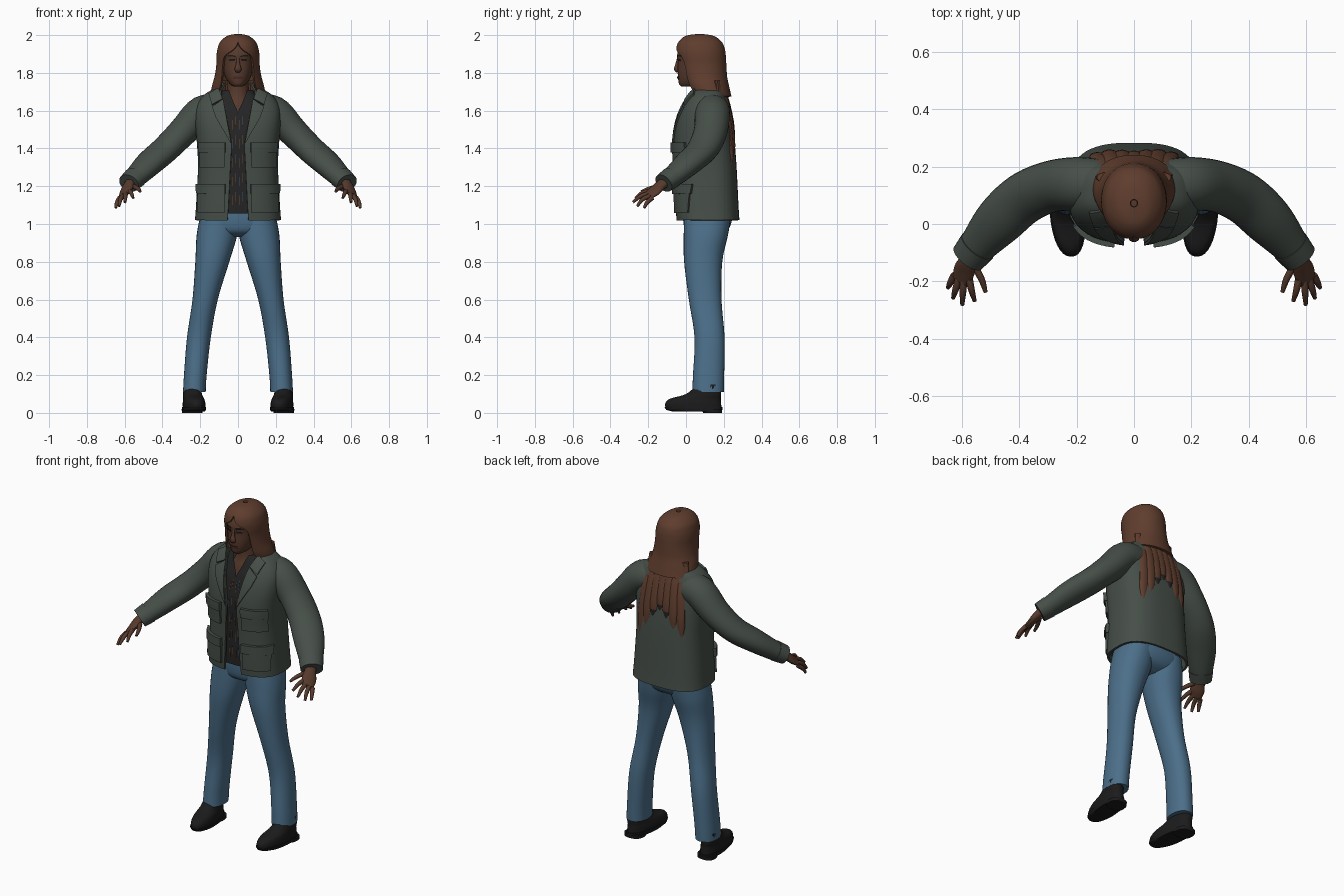
import bpy, bmesh, math
from mathutils import Vector

if "Cube" in bpy.data.objects:
    bpy.data.objects.remove(bpy.data.objects["Cube"])


def material(name, *rgb):
    m = bpy.data.materials.new(name)
    m.use_nodes = True
    m.diffuse_color = (*rgb, 1)
    bsdf = m.node_tree.nodes["Principled BSDF"]
    bsdf.inputs["Base Color"].default_value = (*rgb, 1)
    bsdf.inputs["Roughness"].default_value = 0.8
    return m


OLIVE = material("olive cloth", 0.062, 0.078, 0.066)
DENIM = material("blue denim", 0.072, 0.16, 0.255)
SKIN = material("brown skin", 0.095, 0.042, 0.025)
HAIR = material("brown hair", 0.115, 0.047, 0.027)
SHIRT = material("charcoal shirt", 0.018, 0.018, 0.018)
BLACK = material("black leather", 0.011, 0.011, 0.012)
LIPS = material("dark lips", 0.07, 0.025, 0.018)
RUST = material("rust thread", 0.16, 0.06, 0.02)
BLUE = material("blue thread", 0.03, 0.1, 0.17)
SIDES = ((1, "left"), (-1, "right"))


def smooth(rows, k=5):
    """Catmull-Rom refinement of a list of number tuples."""
    out, last = [], len(rows) - 1
    for i in range(last):
        a, b, c, d = (rows[min(max(j, 0), last)] for j in (i - 1, i, i + 1, i + 2))
        for s in range(k):
            t = s / k
            out.append([q + t / 2 * (r - p + t * (2*p - 5*q + 4*r - w + t * (3*(q - r) + w - p)))
                        for p, q, r, w in zip(a, b, c, d)])
    return out + [list(rows[-1])]


def build(name, rings, mat, closed=True, cap=True, side=1, thick=0, tip=None):
    """Skin a list of point rings into one smooth object."""
    bm = bmesh.new()
    loops = [[bm.verts.new((p[0] * side, p[1], p[2])) for p in r] for r in rings]
    for lo, hi in zip(loops, loops[1:]):
        n = len(lo)
        for i in range(n if closed else n - 1):
            j = (i + 1) % n
            bm.faces.new((lo[i], lo[j], hi[j], hi[i]))
    if closed and cap:
        bm.faces.new(loops[0])
        bm.faces.new(loops[-1])
    bmesh.ops.remove_doubles(bm, verts=bm.verts, dist=1e-5)
    bmesh.ops.recalc_face_normals(bm, faces=bm.faces)
    mesh = bpy.data.meshes.new(name)
    mesh.materials.append(mat)
    if tip:
        mesh.materials.append(tip[0])
        for f in bm.faces:
            f.material_index = int(f.calc_center_median().z < tip[1])
    bm.to_mesh(mesh)
    bm.free()
    ob = bpy.data.objects.new(name, mesh)
    bpy.context.collection.objects.link(ob)
    bpy.ops.object.select_all(action="DESELECT")
    ob.select_set(True)
    bpy.context.view_layer.objects.active = ob
    if thick:
        mod = ob.modifiers.new("thickness", "SOLIDIFY")
        mod.thickness, mod.offset = thick, 0
        bpy.ops.object.modifier_apply(modifier=mod.name)
    bpy.ops.object.shade_smooth_by_angle(angle=math.radians(40))
    return ob


def loft(name, rows, mat, e=2.0, n=32, **kw):
    """Rows are z, centre x, half width, front y, back y, half width of front gap."""
    rings = []
    for z, cx, rx, yf, yb, gap in rows:
        a = math.asin(min(max(gap, 0) / rx, 0.99) ** (e / 2))
        ring = []
        for i in range(n):
            t = a + (2 * math.pi - 2 * a) * i / (n if kw.get("closed", True) else n - 1)
            s, c = math.sin(t), math.cos(t)
            ring.append((cx + rx * math.copysign(abs(s) ** (2 / e), s),
                         (yf + yb) / 2 - (yb - yf) / 2 * math.copysign(abs(c) ** (2 / e), c), z))
        rings.append(ring)
    return build(name, rings, mat, **kw)


def tube(name, path, mat, across=None, n=16, **kw):
    """Path points are x, y, z, radius across, radius in depth."""
    rows, rings = smooth(path), []
    pts = [Vector(r[:3]) for r in rows]
    for i, (p, r) in enumerate(zip(pts, rows)):
        t = (pts[min(i + 1, len(pts) - 1)] - pts[max(i - 1, 0)]).normalized()
        a = Vector(across) if across else t.cross(Vector((0, 0, 1)))
        a = (a - t * a.dot(t)).normalized()
        b = t.cross(a)
        rings.append([p + a * r[3] * math.cos(q) + b * r[4] * math.sin(q)
                      for q in (2 * math.pi * k / n for k in range(n))])
    return build(name, rings, mat, **kw)


def surface(rows, x, z, e, facing=-1):
    """Depth of a lofted body at x, z on its front (-1) or back (1)."""
    rows = sorted(rows)
    z = min(max(z, rows[0][0]), rows[-1][0])
    for a, b in zip(rows, rows[1:]):
        if z <= b[0]:
            break
    t = (z - a[0]) / max(b[0] - a[0], 1e-6)
    _, cx, rx, yf, yb, _ = (p + t * (q - p) for p, q in zip(a, b))
    u = min(abs(x - cx) / rx, 0.97)
    return (yf + yb) / 2 + facing * (yb - yf) / 2 * (1 - u ** e) ** (1 / e)


def patch(name, corners, rows, e, mat, thick, side=1, n=7):
    """Plate laid on the front of a lofted body; corners run around as x, z."""
    a, b, c, d = (Vector(p) for p in corners)
    grid = []
    for i in range(n):
        lo, hi = a.lerp(b, i / (n - 1)), d.lerp(c, i / (n - 1))
        row = [lo.lerp(hi, j / (n - 1)) for j in range(n)]
        grid.append([(p.x, surface(rows, p.x, p.y, e), p.y) for p in row])
    return build(name, grid, mat, closed=False, side=side, thick=thick)


def rect(x0, x1, z0, z1):
    return (x0, z0), (x1, z0), (x1, z1), (x0, z1)


# Jacket body, open down the front
E = 2.8
jacket = smooth([(1.02, 0, .222, -.045, .277, .055), (1.1, 0, .216, -.05, .272, .05),
                 (1.3, 0, .206, -.055, .262, .04), (1.43, 0, .212, -.06, .252, .035),
                 (1.54, 0, .222, -.045, .238, .055), (1.62, 0, .215, -.015, .222, .07),
                 (1.68, 0, .175, .02, .205, .085), (1.72, 0, .105, .045, .19, .09)])
loft("jacket_body", jacket, OLIVE, E, 56, closed=False, thick=.012)
loft("jacket_collar", smooth([(1.675, 0, .135, .02, .2, .095), (1.715, 0, .115, .03, .195, .085),
                              (1.745, 0, .09, .045, .18, .07)]),
     OLIVE, 2.2, 32, closed=False, thick=.014)

# Shirt and its thread stripes
shirt = smooth([(1.055, 0, .195, -.032, .24, 0), (1.3, 0, .185, -.038, .235, 0),
                (1.45, 0, .19, -.043, .23, 0), (1.58, 0, .19, -.02, .21, 0),
                (1.64, 0, .15, .0, .19, .022), (1.71, 0, .075, .022, .17, .05)])
loft("shirt", shirt, SHIRT, E, 40, closed=False)
for i, x in enumerate((-.032, -.016, .006, .024)):
    for j in range(5):
        z = 1.1 + .1 * j + .02 * (i % 2)
        patch("shirt_thread", rect(x, x + .003, z, z + .05), shirt, E,
              BLUE if (i + j) % 4 == 3 else RUST, .004, n=3)

# Sleeves, cuffs, lapels and pockets
sleeve = [(.09, .135, 1.60, .085, .085), (.19, .14, 1.59, .093, .088), (.29, .13, 1.49, .09, .078),
          (.385, .088, 1.395, .09, .07), (.47, .01, 1.32, .086, .064), (.54, -.07, 1.25, .067, .054),
          (.572, -.11, 1.222, .058, .048)]
for s, side in SIDES:
    tube(side + "_sleeve", sleeve, OLIVE, n=28, side=s)
    tube(side + "_cuff", [(.545, -.077, 1.246, .068, .057), (.578, -.118, 1.216, .062, .052)],
         OLIVE, n=28, side=s)
    patch(side + "_lapel", ((.034, 1.42), (.115, 1.56), (.135, 1.615), (.078, 1.655)),
          jacket, E, OLIVE, .03, s)
    patch(side + "_collar_leaf", ((.08, 1.655), (.135, 1.625), (.15, 1.68), (.1, 1.71)),
          jacket, E, OLIVE, .034, s)
    for label, z0, z1, x1 in (("chest", 1.3, 1.42, .19), ("lower", 1.06, 1.2, .2)):
        patch(f"{side}_{label}_pocket", rect(.07, x1, z0, z1), jacket, E, OLIVE, .034, s)
        patch(f"{side}_{label}_flap", rect(.066, x1 + .003, z1 - .04, z1 + .012),
              jacket, E, OLIVE, .048, s)

# Jeans
loft("jeans_hips", smooth([(.93, 0, .09, .05, .16, 0), (.96, 0, .17, .0, .215, 0),
                           (1.02, 0, .203, -.015, .243, 0), (1.1, 0, .19, -.015, .235, 0)]),
     DENIM, 2.4)
leg = smooth([(1.04, .1, .1, -.01, .238, 0), (.94, .112, .107, -.012, .222, 0),
              (.8, .136, .09, -.01, .192, 0), (.6, .174, .067, .015, .188, 0),
              (.4, .207, .063, .045, .204, 0), (.2, .226, .06, .037, .202, 0),
              (.11, .231, .06, .033, .2, 0)])
shoe = smooth([(.025, .233, .057, -.108, .188, 0), (.05, .233, .058, -.11, .186, 0),
               (.075, .234, .054, -.085, .184, 0), (.1, .236, .049, .0, .185, 0),
               (.15, .236, .045, .06, .18, 0)])
for s, side in SIDES:
    loft(side + "_jean_leg", leg, DENIM, 2.2, side=s)
    ob = [loft(side + "_shoe", shoe, BLACK, 2.2, side=s),
          loft(side + "_sole", [(.008, .233, .057, -.075, .19, 0), (.016, .233, .061, -.105, .192, 0),
                                (.03, .233, .061, -.114, .192, 0)], BLACK, 2.3, side=s),
          loft(side + "_heel", [(0, .233, .054, .09, .19, 0), (.02, .233, .056, .085, .192, 0)],
               BLACK, 2.6, side=s)]
    # Turn the toes slightly inward by shearing along the foot
    for v in (v for o in ob for v in o.data.vertices):
        v.co.x += s * .09 * (v.co.y - .04)

# Hands
across = (.8, .15, -.55)
fingers = {"thumb": ((.556, -.145, 1.2), (.53, -.195, 1.187), (.517, -.237, 1.172)),
           "index_finger": ((.575, -.185, 1.176), (.566, -.23, 1.165), (.555, -.268, 1.138)),
           "middle_finger": ((.593, -.19, 1.163), (.596, -.24, 1.147), (.598, -.281, 1.115)),
           "ring_finger": ((.61, -.188, 1.15), (.622, -.23, 1.13), (.63, -.258, 1.094)),
           "little_finger": ((.626, -.178, 1.138), (.64, -.205, 1.115), (.648, -.222, 1.085))}
for s, side in SIDES:
    tube(side + "_palm", [(.556, -.085, 1.24, .03, .026), (.577, -.13, 1.208, .033, .024),
                          (.592, -.165, 1.176, .041, .019), (.605, -.197, 1.152, .034, .012)],
         SKIN, across, side=s)
    for label, pts in fingers.items():
        radii = (.013, .0115, .007)
        tube(f"{side}_{label}", [(*p, r, r) for p, r in zip(pts, radii)], SKIN, across, 10, side=s)

# Head, neck and face
loft("neck", smooth([(1.56, 0, .1, -.005, .17, 0), (1.63, 0, .085, .012, .17, 0),
                     (1.69, 0, .06, .03, .155, 0), (1.8, 0, .055, .03, .15, 0)]), SKIN)
head = smooth([(1.727, 0, .024, -.022, .05, 0), (1.74, 0, .042, -.036, .1, 0),
               (1.77, 0, .064, -.042, .15, 0), (1.81, 0, .077, -.044, .17, 0),
               (1.86, 0, .084, -.043, .18, 0), (1.9, 0, .086, -.046, .18, 0),
               (1.945, 0, .075, -.025, .17, 0), (1.98, 0, .035, .03, .12, 0)])
loft("head", head, SKIN, 2.2, 40)
tube("nose", [(0, -.04, 1.885, .008, .006), (0, -.047, 1.85, .01, .008),
              (0, -.051, 1.82, .018, .012), (0, -.043, 1.806, .012, .007)], SKIN, (1, 0, 0))
patch("mouth", rect(-.024, .024, 1.768, 1.782), head, 2.2, LIPS, .008)
for s, side in SIDES:
    patch(side + "_eye", ((.018, 1.862), (.046, 1.864), (.044, 1.874), (.02, 1.873)),
          head, 2.2, BLACK, .004, s)
    patch(side + "_eyebrow", ((.014, 1.885), (.054, 1.888), (.05, 1.896), (.016, 1.892)),
          head, 2.2, BLACK, .006, s)

# Hair cap framing the face, then long locks down the back
cap = smooth([(2.0, 0, .012, .06, .085, 0), (1.99, 0, .055, .0, .145, 0),
              (1.96, 0, .09, -.035, .185, 0), (1.925, 0, .103, -.047, .2, .02),
              (1.89, 0, .108, -.045, .205, .066), (1.84, 0, .109, -.035, .208, .077),
              (1.78, 0, .118, -.02, .212, .082), (1.73, 0, .132, .0, .222, .09),
              (1.675, 0, .142, .03, .235, .11)])
loft("hair_cap", cap, HAIR, 2.1, 48, closed=False, thick=.012)
tips = (1.36, 1.4, 1.46, 1.5, 1.45, 1.38, 1.32)
for i, end in enumerate(tips):
    x, rows = (i - 3) * .04, []
    for k in range(9):
        t = k / 8
        z = 1.76 + (end - .08 - 1.76) * t
        y = max(surface(jacket, x * 1.1, z, E, 1), .2 - abs(x) * .3)
        taper = 1 if t < .7 else 1 - (t - .7) / .32
        rows.append((z, x * (.8 + .35 * t), .034 * taper, y - .02, y - .005 + .021 * taper, 0))
    loft(f"hair_lock_{i + 1}", rows, HAIR, 2, 14, tip=(SHIRT, end))
